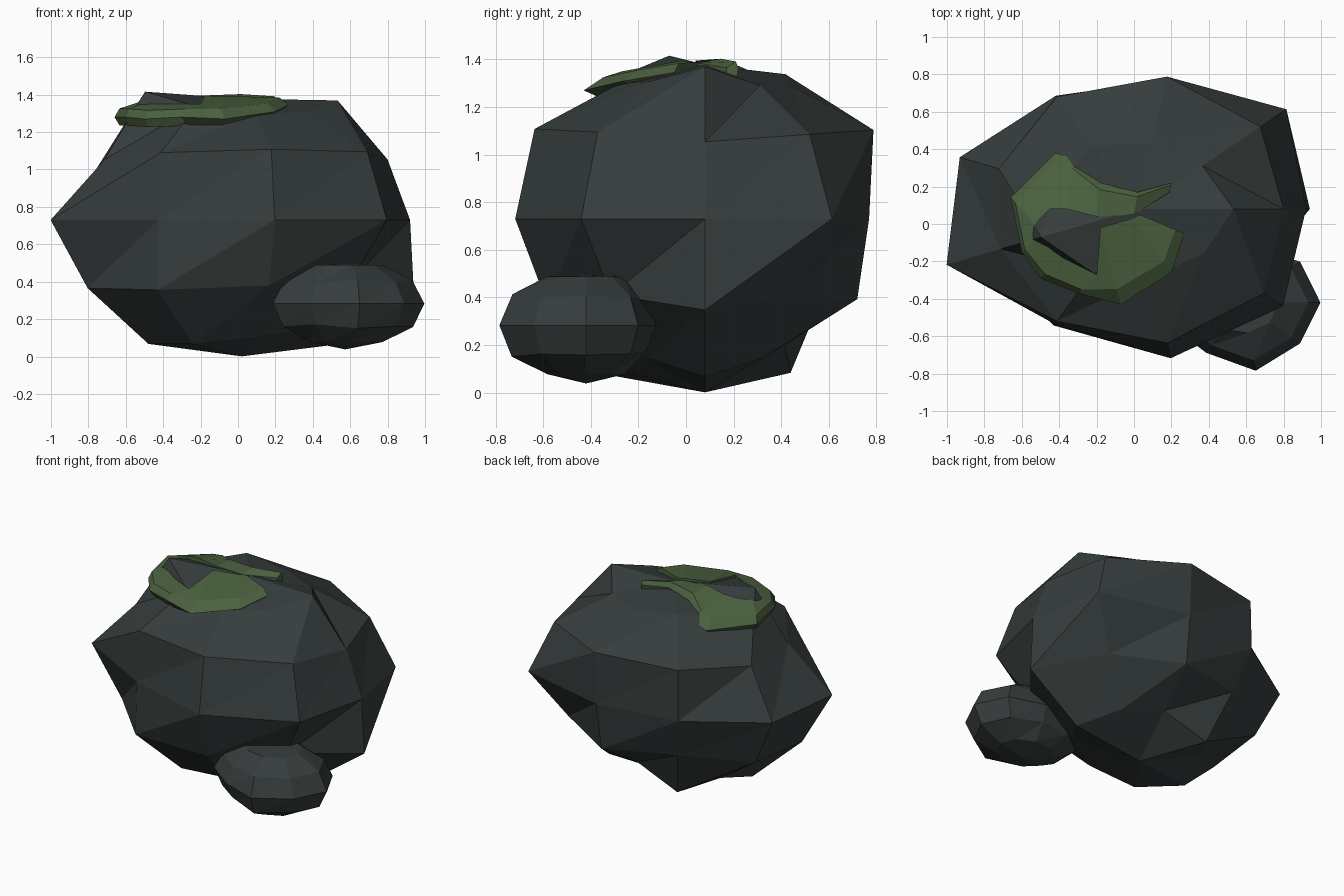
import bpy
from math import radians, sin, cos
from mathutils import Vector

default_cube = bpy.data.objects.get("Cube")
if default_cube:
    bpy.data.objects.remove(default_cube, do_unlink=True)


def make_material(name, colour):
    material = bpy.data.materials.new(name)
    material.use_nodes = True
    material.diffuse_color = (*colour, 1)
    shader = next(n for n in material.node_tree.nodes if n.type == 'BSDF_PRINCIPLED')
    shader.inputs["Base Color"].default_value = (*colour, 1)
    shader.inputs["Roughness"].default_value = 0.9
    return material


def make_object(name, points, faces, material):
    mesh = bpy.data.meshes.new(name)
    mesh.from_pydata(points, [], faces)
    mesh.materials.append(material)
    mesh.validate()
    mesh.update()
    item = bpy.data.objects.new(name, mesh)
    bpy.context.collection.objects.link(item)


def make_rock(name, centre, stretch, top, rings, bottom, material):
    """Coarse globe whose corners are pushed in and out along their radius."""
    centre, stretch = Vector(centre), Vector(stretch)
    sides = len(rings[0])
    step = 180 / (len(rings) + 1)

    def place(direction, reach):
        return centre + Vector(direction) * stretch * reach

    points = [place((0, 0, 1), top)]
    for row, reaches in enumerate(rings):
        latitude = radians(90 - step * (row + 1))
        for column, reach in enumerate(reaches):
            angle = radians(360 * column / sides)
            points.append(place((cos(latitude) * cos(angle),
                                 cos(latitude) * sin(angle),
                                 sin(latitude)), reach))
    points.append(place((0, 0, -1), bottom))
    last = len(points) - 1

    faces = []
    for column in range(sides):
        following = (column + 1) % sides
        faces.append((0, 1 + column, 1 + following))
        for row in range(len(rings) - 1):
            upper, lower = 1 + row * sides, 1 + (row + 1) * sides
            # Each panel is split so its crease climbs towards the next column
            faces.append((upper + column, lower + column, upper + following))
            faces.append((lower + column, lower + following, upper + following))
        base = last - sides
        faces.append((last, base + following, base + column))
    make_object(name, points, faces, material)


def make_moss(name, stations, material):
    """Closed strip with a sloping outer lip, swept along its stations."""
    points, faces = [], []
    lift = Vector((0, 0, 0.03))
    for outer, inner in stations:
        outer, inner = Vector(outer), Vector(inner)
        points += [outer,
                   outer.lerp(inner, 0.2) + lift,
                   inner,
                   inner - lift * 2,
                   outer.lerp(inner, 0.2) - lift * 2]
    size = 5
    for station in range(len(stations) - 1):
        start = station * size
        for corner in range(size):
            following = (corner + 1) % size
            faces.append((start + corner, start + following,
                          start + size + following, start + size + corner))
    faces.append(tuple(reversed(range(size))))
    faces.append(tuple(range(len(points) - size, len(points))))
    make_object(name, points, faces, material)


stone = make_material("dark_stone", (0.037, 0.047, 0.046))
green = make_material("moss_green", (0.070, 0.120, 0.050))

# Large boulder: reach of each corner, ring by ring from the top
make_rock("large_rock", (0.02, 0.08, 0.73), (1.25, 1, 0.9), 0.72, [
    [.82, .72, .72, .78, .75, .88, .78, .73, .74],
    [.72, .79, .83, .80, .73, .72, .80, .84, .81],
    [.72, .83, .70, .70, .81, .87, .71, .81, .81],
    [.85, .70, .75, .67, .77, .81, .83, .78, .71],
    [.85, .75, .68, .83, .75, .85, .85, .80, .75],
], 0.81, stone)

# Small rock leaning on the front of the boulder
waist = [.35, .34, .30, .32, .34, .34, .31, .37, .34]
make_rock("small_rock", (0.573, -0.42, 0.283), (1.21, 1, 0.72), 0.29, [
    [.33] * 9,
    [r * 0.98 for r in waist],
    waist,
    [r * 0.99 for r in waist],
    [.33] * 9,
], 0.34, stone)

# Moss curling over the crown: outer and inner edge at each station
make_moss("moss_patch", [
    ((.20, .22, 1.36), (.19, .17, 1.365)),
    ((.02, .17, 1.37), (0, .05, 1.385)),
    ((-.18, .22, 1.35), (-.20, .04, 1.395)),
    ((-.32, .35, 1.29), (-.36, .08, 1.39)),
    ((-.42, .38, 1.26), (-.45, .08, 1.39)),
    ((-.66, .14, 1.28), (-.53, 0, 1.36)),
    ((-.60, -.15, 1.28), (-.52, -.08, 1.35)),
    ((-.50, -.29, 1.27), (-.38, -.18, 1.35)),
    ((-.30, -.37, 1.28), (-.20, -.27, 1.35)),
    ((-.07, -.43, 1.27), (-.18, -.02, 1.395)),
    ((.20, -.26, 1.31), (-.01, .03, 1.39)),
    ((.27, -.05, 1.345), (.03, .05, 1.39)),
], green)
